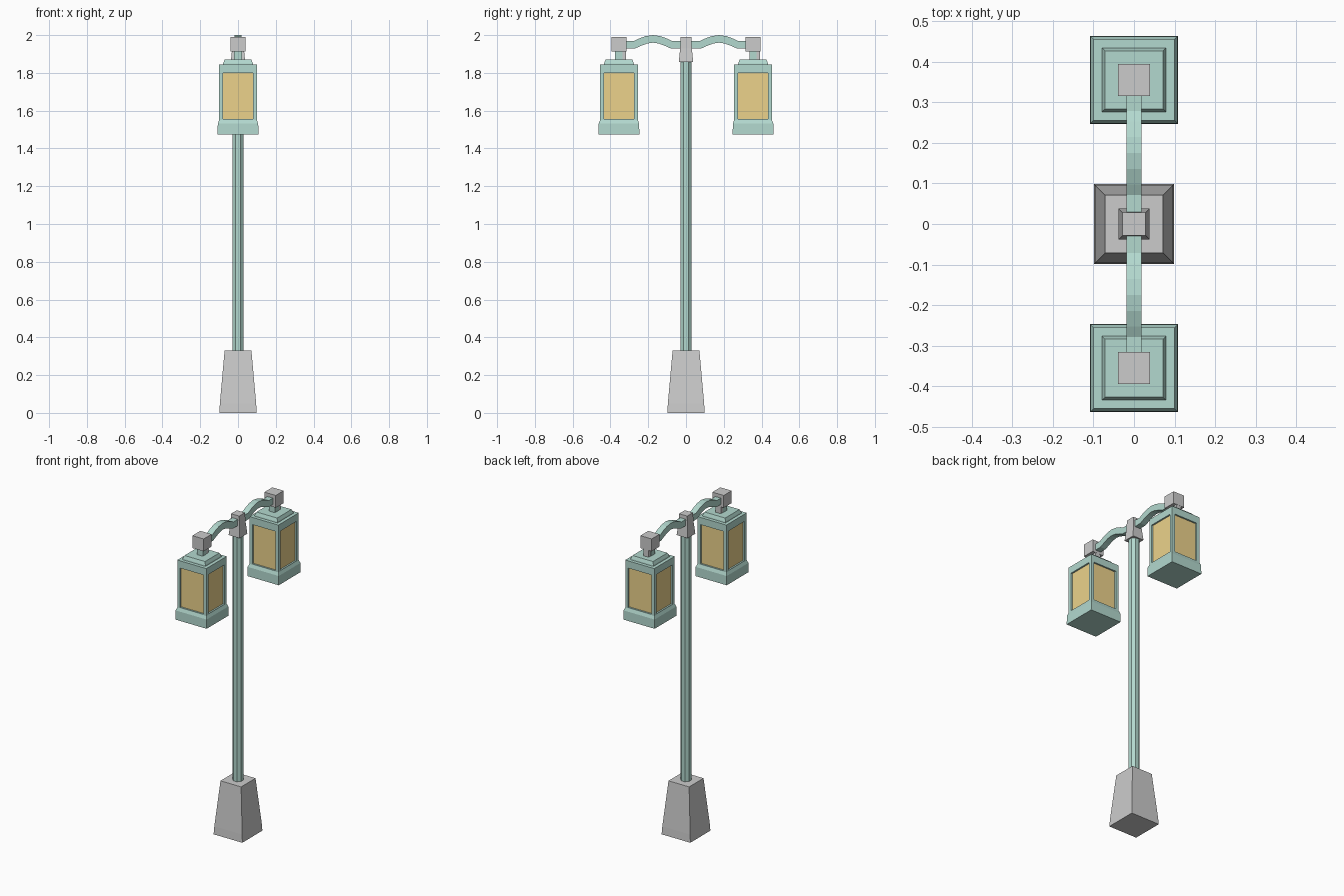
import bpy, bmesh, math
from mathutils import Vector

if "Cube" in bpy.data.objects:
    bpy.data.objects.remove(bpy.data.objects["Cube"])


def material(name, rgb):
    m = bpy.data.materials.new(name)
    m.diffuse_color = (*rgb, 1)
    m.use_nodes = True
    m.node_tree.nodes["Principled BSDF"].inputs["Base Color"].default_value = m.diffuse_color
    return m


GREEN = material("green_paint", (0.45, 0.69, 0.62))
AMBER = material("amber_glass", (0.84, 0.65, 0.26))


def finish(name, bm, mats=(), y=0):
    bmesh.ops.recalc_face_normals(bm, faces=bm.faces)
    me = bpy.data.meshes.new(name)
    bm.to_mesh(me)
    bm.free()
    for m in mats:
        me.materials.append(m)
    ob = bpy.data.objects.new(name, me)
    ob.location.y = y
    bpy.context.collection.objects.link(ob)
    return ob


def stack(profile, sides=4):
    """Capped prism through (half_width, z) levels."""
    bm = bmesh.new()
    rings = []
    for half, z in profile:
        r = half / math.cos(math.pi / sides)
        angles = [2 * math.pi * (i + 0.5) / sides for i in range(sides)]
        rings.append([bm.verts.new((r * math.cos(a), r * math.sin(a), z)) for a in angles])
    for a, b in zip(rings, rings[1:]):
        for i in range(sides):
            j = (i + 1) % sides
            bm.faces.new((a[i], a[j], b[j], b[i]))
    bm.faces.new(rings[0][::-1])
    bm.faces.new(rings[-1])
    return bm


def box(x, y0, y1, z0, z1):
    bm = bmesh.new()
    bmesh.ops.create_cube(bm, size=1)
    for v in bm.verts:
        v.co = (v.co.x * 2 * x, y0 + (v.co.y + 0.5) * (y1 - y0), z0 + (v.co.z + 0.5) * (z1 - z0))
    return bm


# Post: tapered foot, octagonal pole, top collar
finish("foot", stack([(0.099, 0), (0.096, 0.05), (0.071, 0.33)]))
finish("pole", stack([(0.029, 0.32), (0.029, 1.88)], 8), [GREEN])
finish("collar", stack([(0.038, 1.858), (0.031, 1.93), (0.028, 1.99)]))


# Arched arm: rectangular section swept along a path
def arm(name, sign):
    path = [(0.02, 1.948), (0.075, 1.948), (0.105, 1.962), (0.14, 1.975), (0.175, 1.98),
            (0.21, 1.975), (0.245, 1.962), (0.275, 1.948), (0.33, 1.948)]
    bm = bmesh.new()
    rings = []
    for i, p in enumerate(path):
        a, b = path[max(i - 1, 0)], path[min(i + 1, len(path) - 1)]
        t = (Vector(b) - Vector(a)).normalized()
        n = Vector((-t.y, t.x)) * 0.02
        c = Vector(p)
        rings.append([bm.verts.new((x, sign * (c + s * n).x, (c + s * n).y))
                      for x, s in ((-0.019, -1), (0.019, -1), (0.019, 1), (-0.019, 1))])
    for a, b in zip(rings, rings[1:]):
        for i in range(4):
            j = (i + 1) % 4
            bm.faces.new((a[i], a[j], b[j], b[i]))
    bm.faces.new(rings[0])
    bm.faces.new(rings[-1])
    finish(name, bm, [GREEN])


# Lantern housing with a recessed amber pane on each side
def housing(name, y):
    bm = stack([(0.1, 1.54), (0.1, 1.845)])
    bm.normal_update()
    sides = [f for f in bm.faces if abs(f.normal.z) < 0.5]
    bmesh.ops.inset_individual(bm, faces=sides, thickness=0.028)
    for f in sides:
        mid = f.calc_center_median().z
        for v in f.verts:
            v.co.z = 1.80 if v.co.z > mid else 1.555
    # push the panes inward, leaving a straight reveal
    for f in sides:
        n = f.normal.copy()
        new = bmesh.ops.extrude_discrete_faces(bm, faces=[f])["faces"][0]
        new.material_index = 1
        for v in new.verts:
            v.co -= n * 0.01
    finish(name, bm, [GREEN, AMBER], y)


for side, sign in (("front", -1), ("back", 1)):
    y = sign * 0.355
    arm(side + "_arm", sign)
    housing(side + "_lantern_housing", y)
    finish(side + "_lantern_skirt",
           stack([(0.108, 1.475), (0.107, 1.532), (0.1, 1.55)]), [GREEN], y)
    finish(side + "_lantern_roof",
           stack([(0.08, 1.84), (0.078, 1.852), (0.071, 1.87)]), [GREEN], y)
    finish(side + "_stem", box(0.02, -0.02, 0.018, 1.86, 1.93), [GREEN], y)
    finish(side + "_stem_bracket", box(0.018, 0.016, 0.038, 1.865, 1.92), (), y)
    finish(side + "_cap", box(0.039, -0.039, 0.039, 1.913, 1.99), (), y)
